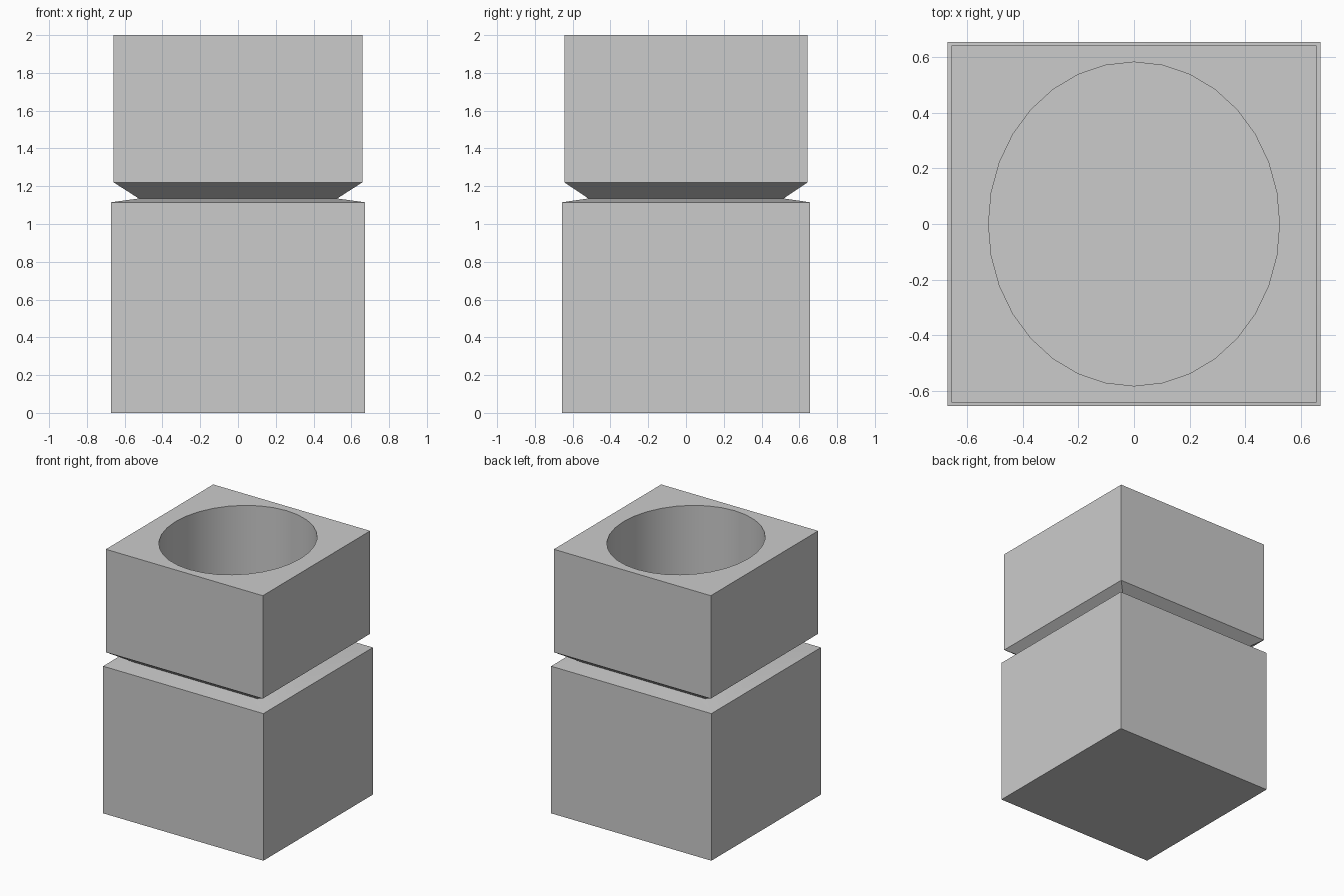
import bpy, bmesh, math

if "Cube" in bpy.data.objects:
    bpy.data.objects.remove(bpy.data.objects["Cube"])

bm = bmesh.new()


def rect_ring(hx, hy, z):
    return [bm.verts.new((sx * hx, sy * hy, z))
            for sx, sy in ((-1, -1), (1, -1), (1, 1), (-1, 1))]


def ellipse_ring(rx, ry, z, n=32):
    return [bm.verts.new((rx * math.cos(2 * math.pi * i / n),
                          ry * math.sin(2 * math.pi * i / n), z)) for i in range(n)]


def skin(a, b):
    n = len(a)
    for i in range(n):
        j = (i + 1) % n
        bm.faces.new((a[i], a[j], b[j], b[i]))


# Outer body: base block, pinched neck, upper block (half x, half y, z)
profile = [(0.672, 0.656, 0.0), (0.672, 0.656, 1.115), (0.525, 0.517, 1.135),
           (0.658, 0.643, 1.22), (0.658, 0.643, 2.0)]
rings = [rect_ring(*p) for p in profile]
for lower, upper in zip(rings, rings[1:]):
    skin(lower, upper)
bm.faces.new(rings[0])

# Elliptical well sunk into the upper block
rim = ellipse_ring(0.524, 0.583, 2.0)
floor = ellipse_ring(0.524, 0.583, 1.28)
skin(rim, floor)
bm.faces.new(floor)

# Flat top face around the well
top_edges = [bm.edges.get((r[i], r[(i + 1) % len(r)]))
             for r in (rings[-1], rim) for i in range(len(r))]
bmesh.ops.triangle_fill(bm, edges=top_edges, use_beauty=True, normal=(0, 0, 1))
bmesh.ops.recalc_face_normals(bm, faces=bm.faces)

mesh = bpy.data.meshes.new("square_holder")
bm.to_mesh(mesh)
bm.free()
holder = bpy.data.objects.new("square_holder", mesh)
bpy.context.collection.objects.link(holder)

# Smooth well wall, crisp block edges
bpy.context.view_layer.objects.active = holder
holder.select_set(True)
bpy.ops.object.shade_smooth_by_angle(angle=math.radians(30))
